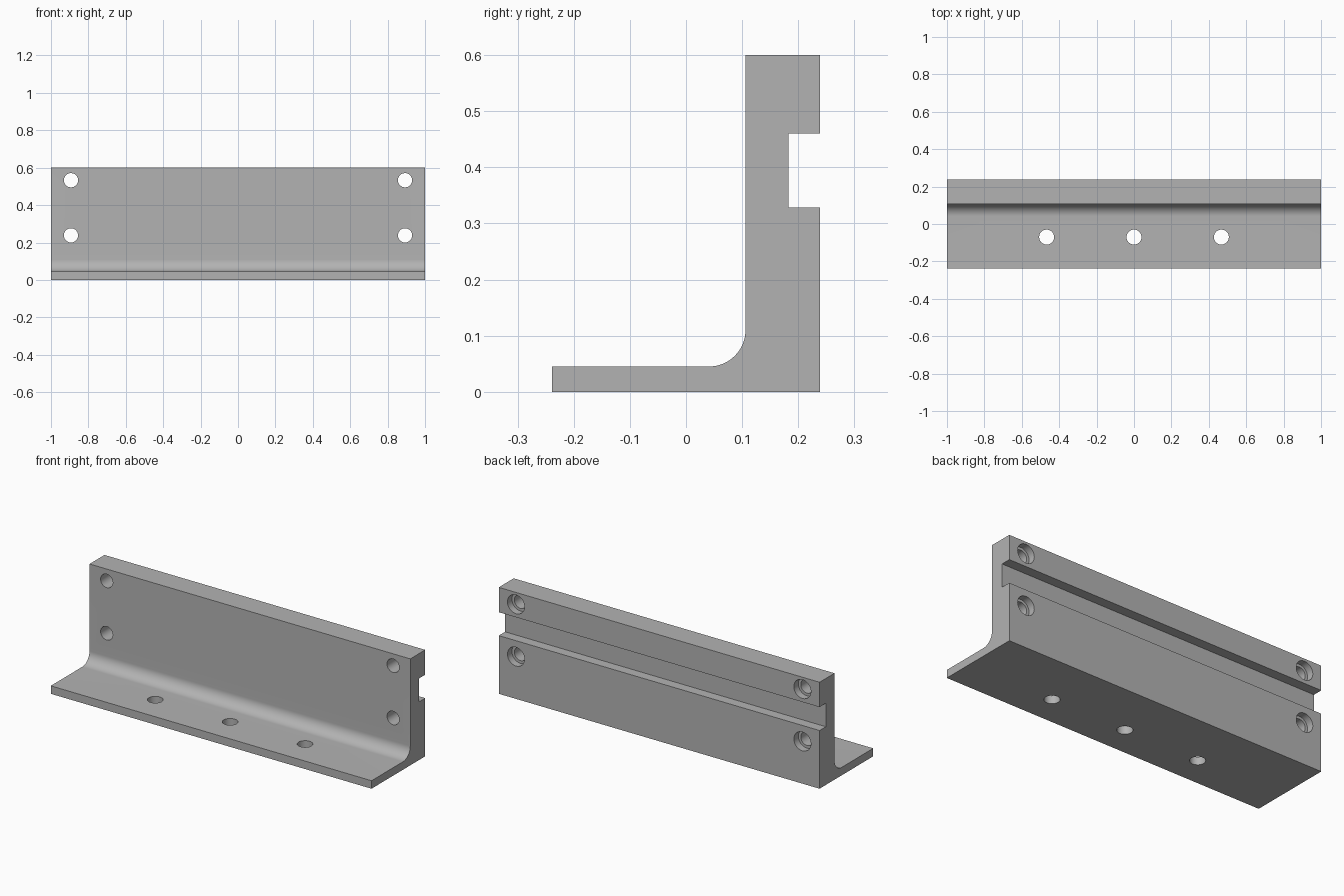
import bpy, bmesh, math
from mathutils import Matrix, Vector

cube = bpy.data.objects.get("Cube")
if cube:
    bpy.data.objects.remove(cube, do_unlink=True)

grey = bpy.data.materials.new("plain_grey")
grey.use_nodes = True
grey.diffuse_color = (0.45, 0.45, 0.45, 1)
grey.node_tree.nodes["Principled BSDF"].inputs["Base Color"].default_value = grey.diffuse_color

BACK, FRONT, WALL, GROOVE = 0.239, -0.239, 0.106, 0.183
FLOOR, TOP, FILLET = 0.045, 0.6, 0.065


def make_object(name, bm):
    bmesh.ops.recalc_face_normals(bm, faces=bm.faces)
    mesh = bpy.data.meshes.new(name)
    bm.to_mesh(mesh)
    bm.free()
    mesh.materials.append(grey)
    obj = bpy.data.objects.new(name, mesh)
    bpy.context.collection.objects.link(obj)
    return obj


def cylinders(name, centres, radius, depth, turn):
    bm = bmesh.new()
    for centre in centres:
        bmesh.ops.create_cone(bm, cap_ends=True, segments=48, radius1=radius, radius2=radius,
                              depth=depth, matrix=Matrix.Translation(centre) @ turn)
    obj = make_object(name, bm)
    obj.hide_render = True
    return obj


# L-shaped profile with inside fillet and rear groove, extruded along x
fillet = []
for i in range(17):
    a = math.pi / 2 * i / 16
    fillet.append((WALL - FILLET + FILLET * math.sin(a), FLOOR + FILLET - FILLET * math.cos(a)))
profile = [(BACK, 0), (FRONT, 0), (FRONT, FLOOR), *fillet, (WALL, TOP), (BACK, TOP),
           (BACK, 0.46), (GROOVE, 0.46), (GROOVE, 0.328), (BACK, 0.328)]
bm = bmesh.new()
face = bm.faces.new([bm.verts.new((-1, y, z)) for y, z in profile])
swept = bmesh.ops.extrude_face_region(bm, geom=[face])["geom"]
bmesh.ops.translate(bm, vec=(2, 0, 0), verts=[g for g in swept if isinstance(g, bmesh.types.BMVert)])
bracket = make_object("angle_bracket", bm)

# Wall bolt holes with rear counterbores, and base holes
sideways = Matrix.Rotation(math.pi / 2, 4, "X")
corners = [(x, z) for x in (-0.893, 0.893) for z in (0.238, 0.533)]
cutters = [
    cylinders("wall_hole_cutter", [Vector((x, 0.17, z)) for x, z in corners], 0.038, 0.3, sideways),
    cylinders("counterbore_cutter", [Vector((x, BACK, z)) for x, z in corners], 0.053, 0.08, sideways),
    cylinders("base_hole_cutter", [Vector((x, -0.07, 0)) for x in (-0.467, 0, 0.467)],
              0.04, 0.3, Matrix.Identity(4)),
]
bpy.ops.object.select_all(action="DESELECT")
bpy.context.view_layer.objects.active = bracket
bracket.select_set(True)
for cutter in cutters:
    mod = bracket.modifiers.new(cutter.name, "BOOLEAN")
    mod.operation, mod.solver, mod.object = "DIFFERENCE", "EXACT", cutter
    bpy.ops.object.modifier_apply(modifier=mod.name)
    bpy.data.objects.remove(cutter, do_unlink=True)

bpy.ops.object.shade_smooth_by_angle(angle=math.radians(30))
